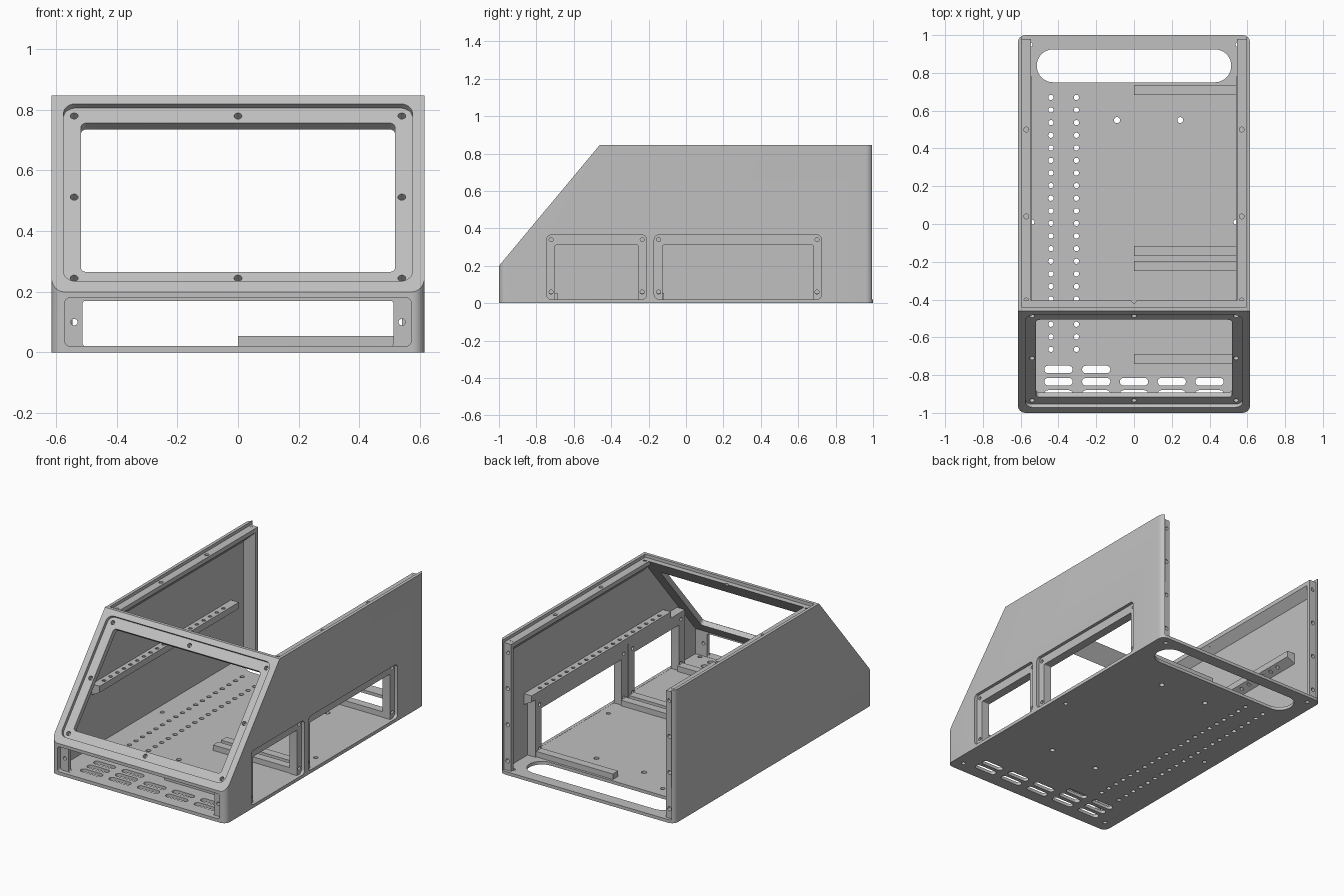
import bpy, bmesh
from math import pi, sin, cos
from mathutils import Matrix, Vector

if "Cube" in bpy.data.objects:
    bpy.data.objects.remove(bpy.data.objects["Cube"])

grey = bpy.data.materials.new("light grey")
grey.use_nodes = True
grey.diffuse_color = (0.53, 0.53, 0.53, 1)
grey.node_tree.nodes["Principled BSDF"].inputs["Base Color"].default_value = grey.diffuse_color


def frame(u, v, w, origin=(0, 0, 0)):
    m = Matrix((u, v, w)).transposed().to_4x4()
    m.translation = Vector(origin)
    return m


# Drawing planes: two profile axes and the extrusion axis
X, Y, Z = (1, 0, 0), (0, 1, 0), (0, 0, 1)
TOP, SIDE, FRONT = frame(X, Y, Z), frame(Y, Z, X), frame(X, Z, Y)
SLOPE = frame(X, (0, 0.641, 0.768), (0, -0.768, 0.641), (0, -1, 0.2))


def rounded(u0, u1, v0, v1, r=0.0, n=6):
    if r == 0:
        return [(u0, v0), (u1, v0), (u1, v1), (u0, v1)]
    pts = []
    for k, (u, v) in enumerate([(u1 - r, v1 - r), (u0 + r, v1 - r), (u0 + r, v0 + r), (u1 - r, v0 + r)]):
        for i in range(n + 1):
            a = (k + i / n) * pi / 2
            pts.append((u + r * cos(a), v + r * sin(a)))
    return pts


def circle(u, v, r=0.013, n=14):
    return [(u + r * cos(2 * pi * i / n), v + r * sin(2 * pi * i / n)) for i in range(n)]


def solid(name, profiles, plane, w0, w1):
    """Extrude one or more closed profiles from w0 to w1 on a plane."""
    bm = bmesh.new()
    for pts in profiles:
        clean = [p for i, p in enumerate(pts) if (Vector(p) - Vector(pts[i - 1])).length > 1e-5]
        a = [bm.verts.new(plane @ Vector((u, v, w0))) for u, v in clean]
        b = [bm.verts.new(plane @ Vector((u, v, w1))) for u, v in clean]
        bm.faces.new(a)
        bm.faces.new(b)
        for i in range(len(a)):
            bm.faces.new((a[i - 1], a[i], b[i], b[i - 1]))
    bmesh.ops.recalc_face_normals(bm, faces=bm.faces[:])
    me = bpy.data.meshes.new(name)
    bm.to_mesh(me)
    bm.free()
    me.materials.append(grey)
    ob = bpy.data.objects.new(name, me)
    bpy.context.collection.objects.link(ob)
    return ob


def cut(target, profiles, plane, w0, w1):
    """Subtract extruded profiles and bake the result."""
    cutter = solid("cutter", profiles, plane, w0, w1)
    cutter.hide_render = True
    mod = target.modifiers.new("cut", "BOOLEAN")
    mod.operation, mod.solver, mod.object = "DIFFERENCE", "EXACT", cutter
    deps = bpy.context.evaluated_depsgraph_get()
    baked = bpy.data.meshes.new_from_object(target.evaluated_get(deps))
    target.modifiers.clear()
    target.data = baked
    bpy.data.objects.remove(cutter)


H, W, IN, LIP = 0.847, 0.615, 0.595, 0.545
parts = []

# Case shell: rounded block, sloped front, hollow inside, open top and back
shell = solid("case_shell", [rounded(-W, W, -1, 1, 0.04)], TOP, 0, H)
cut(shell, [rounded(-1, 1, -0.5, 1.5)], SLOPE, 0, 1)
inner = [(-0.945, 0.02), (-0.945, 0.18), (-0.385, 0.851), (-0.385, 1), (1.2, 1), (1.2, 0.02)]
cut(shell, [inner], SIDE, -IN, IN)
cut(shell, [rounded(-0.44, 1.3, 0.827, 1)], SIDE, -IN, IN)
parts.append(shell)

# Sloped display opening with recessed rim and screw holes
cut(shell, [rounded(-0.575, 0.575, 0.046, 0.807, 0.04)], SLOPE, -0.022, 0.1)
cut(shell, [rounded(-0.518, 0.518, 0.103, 0.743, 0.02)], SLOPE, -0.2, 0.05)
rim = [(x, v) for x in (-0.54, 0, 0.54) for v in (0.077, 0.425, 0.773) if x or v != 0.425]
cut(shell, [circle(x, v) for x, v in rim], SLOPE, -0.05, 0.03)

# Low front opening
cut(shell, [rounded(-0.57, 0.57, 0.021, 0.18, 0.015)], FRONT, -1.1, -0.97)
cut(shell, [rounded(-0.513, 0.513, 0.021, 0.17, 0.01)], FRONT, -1.05, -0.9)
cut(shell, [circle(x, 0.1, 0.011) for x in (-0.54, 0.54)], FRONT, -1.05, -0.9)

# Floor cut-outs: handle, vent slots, hole grid, mounting holes
floor_cuts = [rounded(-0.515, 0.515, 0.75, 0.925, 0.0874, 8)]
for row, y in enumerate((-0.77, -0.835, -0.9)):
    for i in range(2 if row == 0 else 5):
        x = -0.4 + 0.2 * i
        floor_cuts.append(rounded(x - 0.075, x + 0.075, y - 0.02, y + 0.02, 0.0199, 4))
floor_cuts += [circle(x, 0.67 - 0.0667 * i, 0.014) for x in (-0.44, -0.305) for i in range(21)]
floor_cuts += [circle(x, y, 0.016) for x in (-0.09, 0.245) for y in (0.55, -0.465)]
floor_cuts += [circle(s * x, y) for s in (-1, 1) for x, y in ((0.55, 0.95), (0.55, -0.925), (0.54, 0.01))]
cut(shell, floor_cuts, TOP, -0.1, 0.0205)

# Side windows with inner frames on the left wall
for name, y0, y1 in (("front", -0.745, -0.21), ("rear", -0.17, 0.725)):
    cut(shell, [rounded(y0, y1, 0.021, 0.365, 0.025)], SIDE, 0.58, 0.7)
    wf = solid(name + "_window_frame", [rounded(y0 - 0.018, y1 + 0.018, 0.02, 0.385)], SIDE, 0.54, IN)
    cut(wf, [rounded(y0 + 0.045, y1 - 0.045, -0.05, 0.31, 0.005)], SIDE, 0.4, 0.7)
    cut(wf, [circle(y, z, 0.011) for y in (y0 + 0.024, y1 - 0.024) for z in (0.06, 0.34)], SIDE, 0.5, 0.7)
    parts.append(wf)

# Front lip screw hole
cut(shell, [circle(0, -0.405)], TOP, 0.79, 0.9)

# Mirrored top ledges, back flanges and wall rails
for side, s in (("left", 1), ("right", -1)):
    def flip(pts):
        return [(s * u, v) for u, v in pts]

    ledge = solid(side + "_top_ledge", [flip([(IN, 0.827), (LIP, 0.827), (LIP, 0.8), (IN, 0.75)])],
                  FRONT, -0.42, 0.98)
    cut(ledge, [circle(s * 0.57, y) for y in (-0.405, 0.04, 0.5, 0.95)], TOP, 0.787, 0.9)
    flange = solid(side + "_back_flange", [flip([(IN, 0.98), (LIP, 0.98), (LIP, 0.955), (IN, 0.905)])],
                   TOP, 0.02, 0.8265)
    cut(flange, [circle(s * 0.57, z) for z in (0.08, 0.31, 0.54, 0.77)], FRONT, 0.945, 1.1)
    rail = solid(side + "_rail", [flip([(IN, 0.425), (0.54, 0.425), (0.54, 0.385), (IN, 0.355)])],
                 FRONT, -0.62, 0.78)
    cut(rail, [circle(s * 0.565, -0.54 + 0.0667 * i, 0.012, 10) for i in range(19)], TOP, 0.3, 0.5)
    parts += [ledge, flange, rail]

# Floor bars running in from the window jambs
for i, y in enumerate((-0.74, -0.25, -0.17, 0.682)):
    parts.append(solid("floor_bar_%d" % (i + 1), [rounded(0, 0.541, y, y + 0.053)], TOP, 0.02, 0.055))

# Smooth only the rounded corners
for ob in bpy.context.selected_objects:
    ob.select_set(False)
for ob in parts:
    ob.select_set(True)
bpy.context.view_layer.objects.active = shell
bpy.ops.object.shade_smooth_by_angle(angle=0.5)
